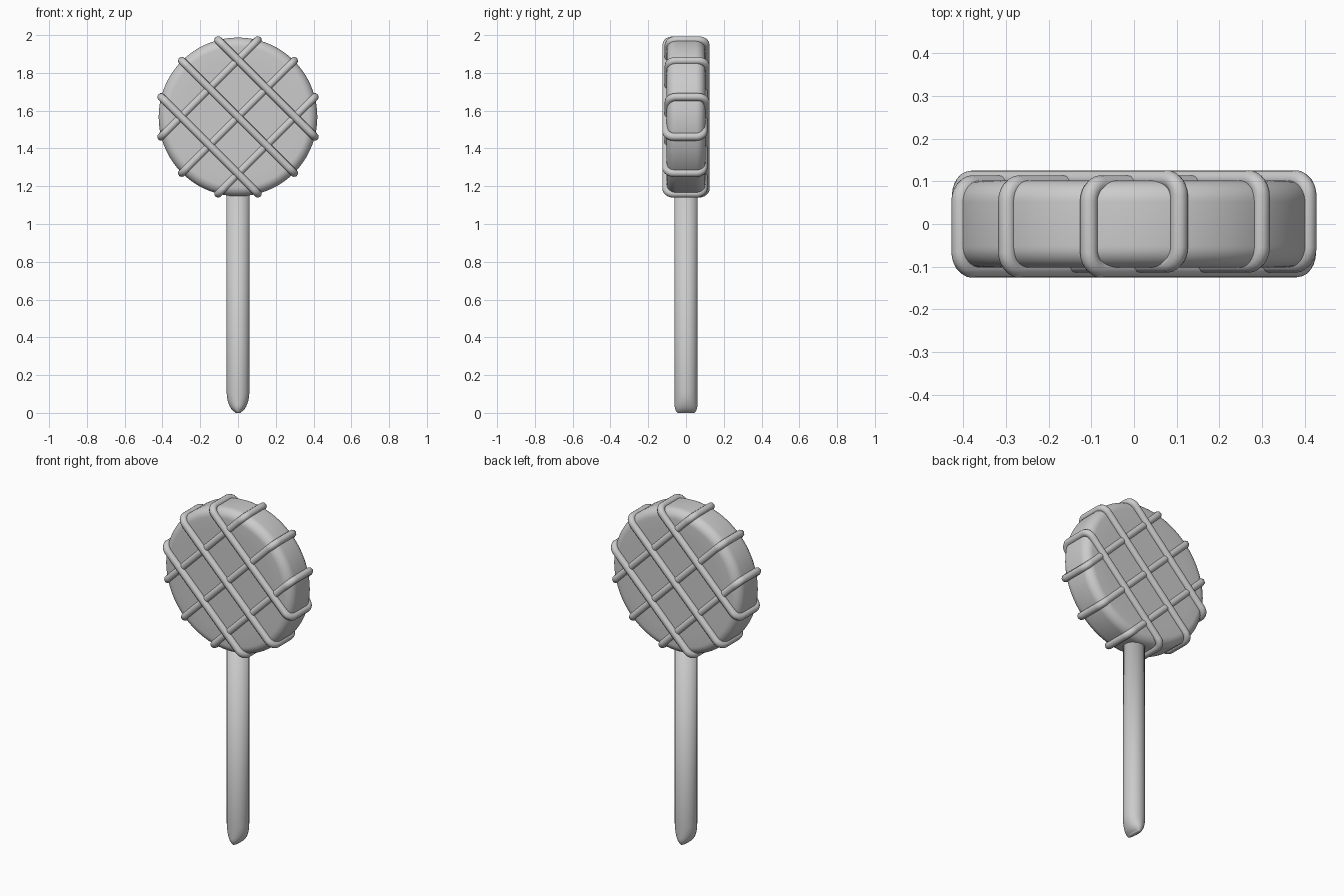
import bpy, bmesh, math
from mathutils import Vector

cube = bpy.data.objects.get("Cube")
if cube:
    bpy.data.objects.remove(cube, do_unlink=True)

CENTRE_Z = 1.567
RADIUS = 0.42

grey = bpy.data.materials.new("plain_grey")
grey.use_nodes = True
grey.diffuse_color = (0.6, 0.6, 0.6, 1)
grey.node_tree.nodes["Principled BSDF"].inputs["Base Color"].default_value = (0.6, 0.6, 0.6, 1)


def add_mesh(name, bm):
    bmesh.ops.recalc_face_normals(bm, faces=bm.faces)
    mesh = bpy.data.meshes.new(name)
    bm.to_mesh(mesh)
    bm.free()
    mesh.materials.append(grey)
    mesh.shade_smooth()
    obj = bpy.data.objects.new(name, mesh)
    bpy.context.collection.objects.link(obj)
    return obj


def loft(name, rings):
    """Skin a list of equal-length point rings and cap both ends."""
    bm = bmesh.new()
    rows = [[bm.verts.new(p) for p in ring] for ring in rings]
    n = len(rows[0])
    for a, b in zip(rows, rows[1:]):
        for i in range(n):
            j = (i + 1) % n
            bm.faces.new((a[i], a[j], b[j], b[i]))
    bm.faces.new(rows[0])
    bm.faces.new(rows[-1])
    return add_mesh(name, bm)


def ellipse(rx, ry, count):
    for i in range(count):
        a = math.tau * i / count
        yield rx * math.cos(a), ry * math.sin(a)


# Candy disc with generously rounded rims
HALF, ROUND, STEPS = 0.102, 0.05, 8
profile = [(RADIUS - 0.12, -HALF)]
for side in (-1, 1):
    for k in range(STEPS + 1):
        t = math.pi / 2 * (k if side < 0 else STEPS - k) / STEPS
        profile.append((RADIUS - ROUND + ROUND * math.sin(t),
                        side * (HALF - ROUND + ROUND * math.cos(t))))
profile.append((RADIUS - 0.12, HALF))
loft("candy_disc", [[(x, y, CENTRE_Z + z) for x, z in ellipse(r, r, 72)]
                    for r, y in profile])

# Stick with a wedge-like rounded tip: narrow across x, blunt across y
STICK, TIP = 0.06, 0.11
rings = []
for k in range(11):
    t = math.pi / 2 * k / 10
    z = TIP * (1 - math.cos(t))
    sx = STICK * max(0.2, math.sin(t))
    sy = STICK * (0.72 + 0.28 * min(1, math.sqrt(z / 0.03)))
    rings.append([(x, y, z) for x, y in ellipse(sx, sy, 32)])
rings.append([(x, y, CENTRE_Z - RADIUS + 0.05) for x, y in ellipse(STICK, STICK, 32)])
loft("stick", rings)


# Icing strands: rounded rectangular loops wrapped around the disc
def strand(name, direction, offset, shift):
    along = Vector((direction, 0, 1)).normalized()
    across = Vector((1, 0, -direction)).normalized()
    length = math.sqrt(RADIUS ** 2 - offset ** 2)
    depth, corner = 0.099, 0.04
    points = []
    for q, (su, sy) in enumerate(((1, 1), (-1, 1), (-1, -1), (1, -1))):
        for k in range(7):
            a = math.pi / 2 * (q + k / 6)
            u = su * (length - corner) + corner * math.cos(a)
            y = sy * (depth - corner) + corner * math.sin(a) + shift
            points.append(along * u + across * offset + Vector((0, y, CENTRE_Z)))
    curve = bpy.data.curves.new(name, "CURVE")
    curve.dimensions = "3D"
    curve.bevel_depth = 0.021
    curve.bevel_resolution = 3
    spline = curve.splines.new("POLY")
    spline.points.add(len(points) - 1)
    for target, p in zip(spline.points, points):
        target.co = (*p, 1)
    spline.use_cyclic_u = True
    spline.use_smooth = True
    curve.materials.append(grey)
    obj = bpy.data.objects.new(name, curve)
    bpy.context.collection.objects.link(obj)
    bpy.ops.object.select_all(action="DESELECT")
    obj.select_set(True)
    bpy.context.view_layer.objects.active = obj
    bpy.ops.object.convert(target="MESH")


# One family sits slightly forward, the other slightly back
for label, direction, shift in (("falling", -1, -0.006), ("rising", 1, 0.006)):
    for place, offset in (("outer_a", -0.213), ("middle", 0), ("outer_b", 0.213)):
        strand(f"icing_{label}_{place}", direction, offset, shift)
